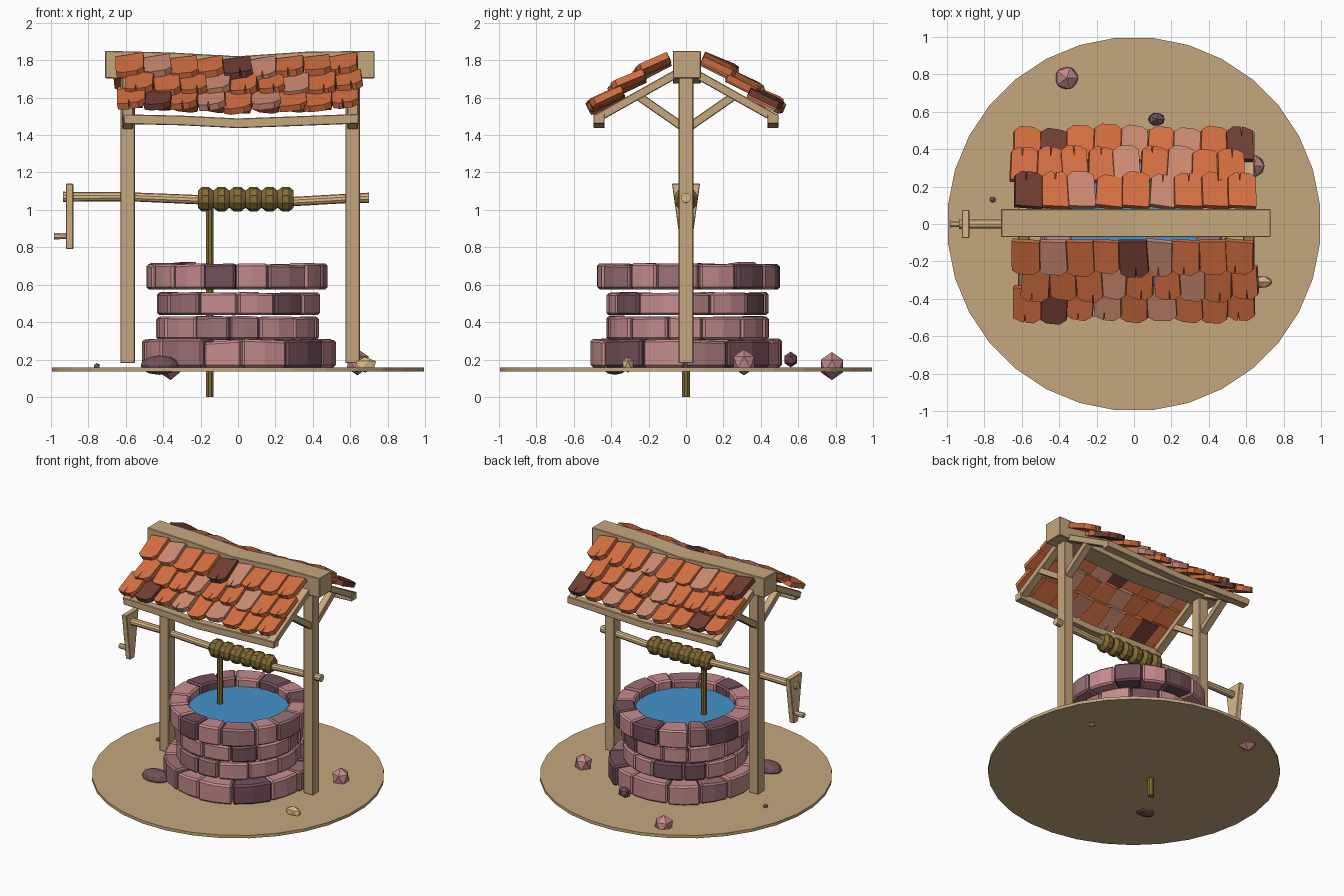
import bpy, bmesh, math, random
from mathutils import Vector, Matrix

if "Cube" in bpy.data.objects:
    bpy.data.objects.remove(bpy.data.objects["Cube"])

random.seed(7)
R = random.uniform


def mat(name, r, g, b):
    m = bpy.data.materials.new(name)
    m.diffuse_color = (r, g, b, 1)
    m.use_nodes = True
    m.node_tree.nodes["Principled BSDF"].inputs["Base Color"].default_value = m.diffuse_color
    return m


WOOD = mat("wood", 0.56, 0.39, 0.21)
PALE = mat("pale wood", 0.70, 0.48, 0.25)
ROPE = mat("rope", 0.23, 0.15, 0.035)
WATER = mat("water", 0.06, 0.29, 0.60)
STONES = [mat("pink stone", 0.56, 0.26, 0.27), mat("mid stone", 0.34, 0.165, 0.18),
          mat("dark stone", 0.17, 0.08, 0.10)]
TILES = [mat("orange tile", 0.68, 0.165, 0.055), mat("pink tile", 0.62, 0.26, 0.17),
         mat("dark tile", 0.17, 0.05, 0.035)]


def finish(bm, name, mats, bevel=0):
    bmesh.ops.recalc_face_normals(bm, faces=bm.faces)
    me = bpy.data.meshes.new(name)
    bm.to_mesh(me)
    bm.free()
    for m in mats:
        me.materials.append(m)
    ob = bpy.data.objects.new(name, me)
    bpy.context.collection.objects.link(ob)
    if bevel:
        b = ob.modifiers.new("bevel", 'BEVEL')
        b.width, b.segments, b.limit_method, b.angle_limit = bevel, 1, 'ANGLE', math.radians(40)
    return ob


def loft(bm, rings, mi=0):
    """Skin a closed solid through rings of points."""
    vs = [[bm.verts.new(p) for p in r] for r in rings]
    n = len(vs[0])
    fs = [bm.faces.new(vs[0][::-1]), bm.faces.new(vs[-1])]
    for a, b in zip(vs, vs[1:]):
        fs += [bm.faces.new((a[i], a[(i + 1) % n], b[(i + 1) % n], b[i])) for i in range(n)]
    for f in fs:
        f.material_index = mi


def beam(name, pts, w, h, m=WOOD, bevel=0.004):
    """Rectangular timber along pts; w is the horizontal width, h the other side."""
    bm = bmesh.new()
    pts = [Vector(p) for p in pts]
    d = (pts[-1] - pts[0]).normalized()
    s = Vector((1, 0, 0)) if abs(d.x) < 0.5 else Vector((0, 1, 0))
    u = d.cross(s).normalized()
    loft(bm, [[p + s * w / 2 * a + u * h / 2 * b for a, b in ((-1, -1), (1, -1), (1, 1), (-1, 1))]
              for p in pts])
    return finish(bm, name, [m], bevel)


def turned(name, prof, n, m, axis='X', off=(0, 0)):
    """Lathe: prof is (along, radius, z offset)."""
    bm = bmesh.new()
    rings = []
    for t, r, z in prof:
        ring = []
        for i in range(n):
            a = 2 * math.pi * (i + 0.5) / n
            c, s = r * math.cos(a), r * math.sin(a)
            ring.append((t, off[0] + c, off[1] + z + s) if axis == 'X' else (off[0] + c, off[1] + s, t))
        rings.append(ring)
    loft(bm, rings)
    return finish(bm, name, [m])


# ground disc, water, hanging rope
turned("ground", [(0.135, 1, 0), (0.157, 1, 0)], 32, WOOD, 'Z')
turned("water", [(0.64, 0.355, 0), (0.65, 0.355, 0)], 32, WATER, 'Z', (0, 0.01))
turned("rope", [(0, 0.022, 0), (1.05, 0.022, 0)], 8, ROPE, 'Z', (-0.15, 0))

# stone courses: blocks, inner radius, outer radius, bottom, top, jitter
for k, (n, r0, r1, z0, z1, j) in enumerate([(13, 0.35, 0.515, 0.158, 0.305, 0.014),
                                            (13, 0.33, 0.435, 0.305, 0.43, 0.005),
                                            (13, 0.33, 0.435, 0.437, 0.557, 0.005),
                                            (15, 0.345, 0.485, 0.575, 0.712, 0.01)]):
    bm = bmesh.new()
    cuts = [2 * math.pi * (i + R(-0.2, 0.2) + k * 0.4) / n for i in range(n)]
    cuts.append(cuts[0] + 2 * math.pi)
    for a0, a1 in zip(cuts, cuts[1:]):
        ro, tilt, top = r1 + R(-j, j), R(-j, j), z1 + R(-j, j) * 0.6
        rings = []
        for t in (0, 0.5, 1):
            a = a0 + 0.006 + (a1 - a0 - 0.012) * t
            c, s = math.cos(a), math.sin(a)
            zt = top + tilt * (t - 0.5)
            rings.append([(c * r, s * r + 0.01, z) for r, z in ((r0, z0), (ro, z0), (ro, zt), (r0, zt))])
        loft(bm, rings, random.choices((0, 1, 2), (0.6, 0.22, 0.18))[0])
    finish(bm, "stone_course_%d" % (k + 1), STONES, 0.012)

# pebbles: x, y, z, size, material
for i, (x, y, z, s, m, sub) in enumerate([
        (-0.36, 0.78, 0.165, (0.07, 0.07, 0.075), STONES[0], 1),
        (0.12, 0.56, 0.20, (0.05, 0.04, 0.042), STONES[2], 1),
        (0.64, 0.31, 0.185, (0.065, 0.065, 0.07), STONES[0], 1),
        (-0.42, -0.38, 0.17, (0.105, 0.075, 0.052), STONES[2], 2),
        (0.68, -0.31, 0.172, (0.065, 0.035, 0.042), PALE, 1),
        (-0.755, 0.13, 0.165, (0.018, 0.018, 0.016), STONES[1], 1)]):
    bm = bmesh.new()
    bmesh.ops.create_icosphere(bm, subdivisions=sub, radius=1,
                               matrix=Matrix.Translation((x, y, z)) @ Matrix.Diagonal((*s, 1)))
    finish(bm, "pebble_%d" % (i + 1), [m])

# windlass axle, rope coil, crank
turned("axle", [(-0.935, 0.027, 0.01), (-0.58, 0.024, 0.01), (-0.22, 0.025, -0.005), (0.3, 0.025, -0.015),
                (0.6, 0.025, 0.002), (0.70, 0.027, 0.005)], 10, PALE, 'X', (0, 1.06))
coil = [(-0.215, 0.045, 0)]
for i in range(6):
    c = -0.175 + i * 0.086
    coil += [(c - 0.018, 0.066, 0), (c + 0.018, 0.066, 0), (c + 0.043, 0.046, 0)]
turned("rope_coil", coil, 10, ROPE, 'X', (0, 1.057))
bm = bmesh.new()
loft(bm, [[(x, y * w, z) for x, y in ((-0.92, -1), (-0.88, -1), (-0.88, 1), (-0.92, 1))]
          for z, w in ((0.79, 0.026), (1.14, 0.075))])
finish(bm, "crank_arm", [PALE], 0.004)
turned("crank_handle", [(-0.985, 0.019, 0), (-0.88, 0.017, 0)], 8, PALE, 'X', (0, 0.86))

# timber frame
beam("ridge_beam", [(-0.71, 0.005, 1.777), (-0.36, 0.005, 1.768), (0, 0.005, 1.748), (0.36, 0.005, 1.772),
                    (0.73, 0.005, 1.777)], 0.15, 0.147)
for x, sx in ((-0.59, "left"), (0.613, "right")):
    beam(sx + "_post", [(x, 0, 0.18), (x, 0, 1.72)], 0.078, 0.08)
    for s, sy in ((-1, "front"), (1, "back")):
        beam("%s_%s_rafter" % (sy, sx), [(x, s * 0.03, 1.74), (x, s * 0.485, 1.485)], 0.06, 0.045)
        beam("%s_%s_brace" % (sy, sx), [(x, s * 0.02, 1.445), (x, s * 0.265, 1.615)], 0.055, 0.045)
for s, sy in ((-1, "front"), (1, "back")):
    beam(sy + "_eave_beam", [(-0.61, s * 0.465, 1.485), (-0.3, s * 0.465, 1.478), (0, s * 0.465, 1.463),
                             (0.3, s * 0.465, 1.474), (0.645, s * 0.465, 1.487)], 0.06, 0.052)

# roof tiles: the back slope is the front one turned half round, with its own colours
COLORS = {"front": ("010021000", "000100100", "020101000"),
          "back": ("000100102", "001010000", "201010020")}
ROWS = [(-0.65, 0.635, 0.09, 1.815), (-0.59, 0.66, 0.225, 1.725), (-0.64, 0.645, 0.34, 1.64)]
for side, turn in (("front", 0), ("back", math.pi)):
    bm = bmesh.new()
    for (xa, xb, y, z), cols in zip(ROWS, COLORS[side]):
        step = (xb - xa) / 9
        for i in range(9):
            w, l, th = step * R(0.98, 1.08), 0.195 + R(-0.012, 0.012), 0.036
            x = xa + (i + 0.5) * step
            out = [(-w / 2, 0), (w / 2, 0), (w / 2, -l + 0.028), (w * 0.25, -l)]
            if random.random() < 0.4:  # crack in the lower edge
                q = R(-0.02, 0.02)
                out += [(q + 0.004, -l), (q, -l * 0.7), (q - 0.004, -l)]
            out += [(-w * 0.25, -l - R(-0.008, 0.004)), (-w / 2, -l + 0.022)]
            sag = 0.018 * max(0, 1 - (x / 0.55) ** 2)
            M = (Matrix.Rotation(turn, 4, 'Z') @ Matrix.Translation((x, -y, z - sag))
                 @ Matrix.Rotation(math.radians(25 + R(-3, 3)), 4, 'X')
                 @ Matrix.Rotation(math.radians(-9 + R(-3, 3)), 4, 'Y')
                 @ Matrix.Rotation(math.radians(R(-4, 4)), 4, 'Z'))
            loft(bm, [[M @ Vector((u, v, h)) for u, v in out] for h in (-th / 2, th / 2)], int(cols[i]))
    finish(bm, side + "_roof_tiles", TILES)
